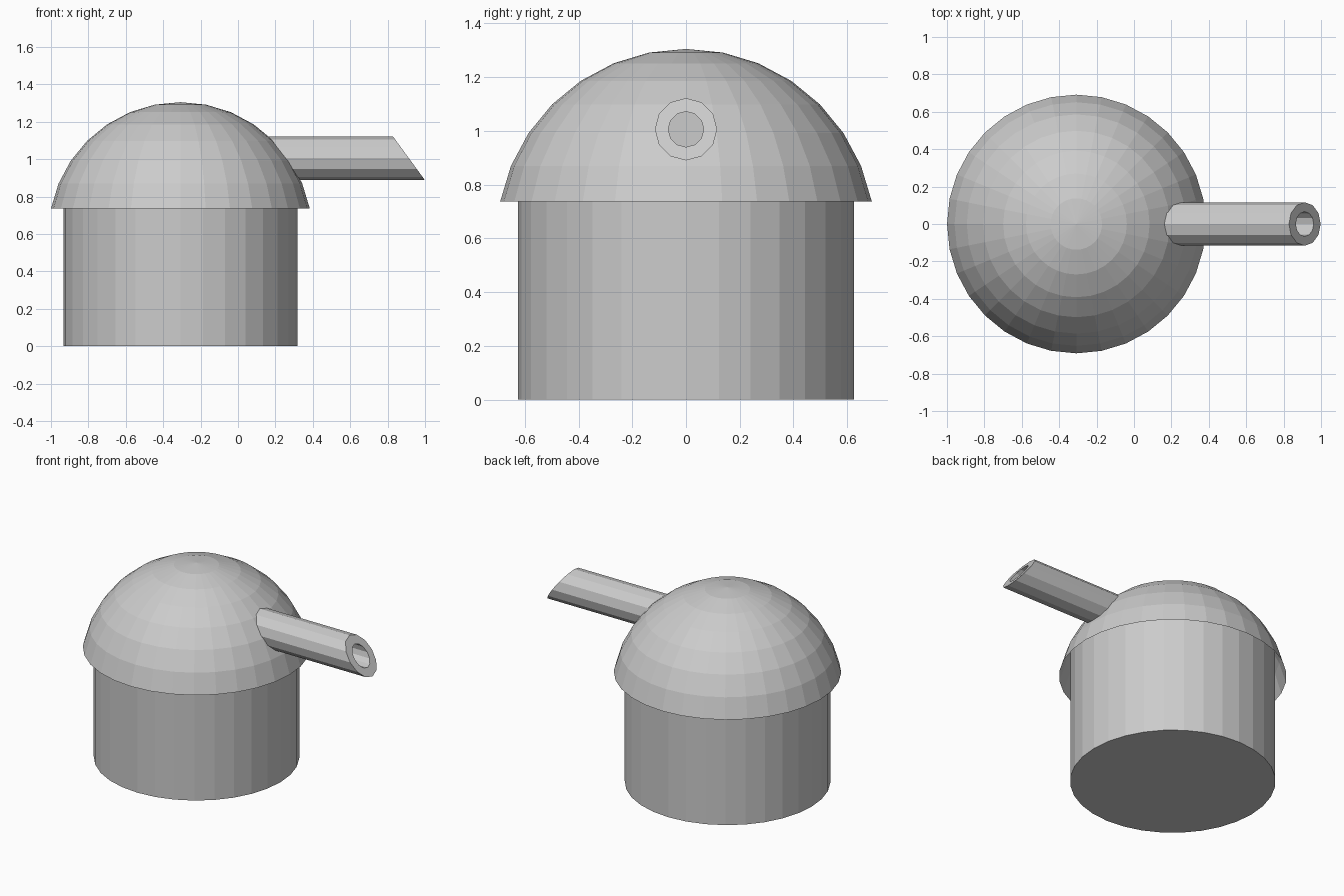
import bpy, bmesh
from math import pi, sin, cos

if "Cube" in bpy.data.objects:
    bpy.data.objects.remove(bpy.data.objects["Cube"])

CX = -0.308      # axis of the body
TUBE_Z = 1.006   # axis of the tube


def make_object(name, bm):
    bmesh.ops.recalc_face_normals(bm, faces=bm.faces)
    mesh = bpy.data.meshes.new(name)
    bm.to_mesh(mesh)
    bm.free()
    obj = bpy.data.objects.new(name, mesh)
    bpy.context.collection.objects.link(obj)
    return obj


def bridge(bm, a, b):
    n = len(a)
    for i in range(n):
        j = (i + 1) % n
        bm.faces.new((a[i], a[j], b[j], b[i]))


# Round base, running up inside the open dome
bm = bmesh.new()
bmesh.ops.create_cone(bm, cap_ends=True, segments=32, radius1=0.625,
                      radius2=0.625, depth=0.9)
bmesh.ops.translate(bm, verts=bm.verts, vec=(CX, 0, 0.45))
make_object("base", bm)

# Open dome: sphere cut just above its equator
bm = bmesh.new()
R = 0.705
bmesh.ops.create_uvsphere(bm, u_segments=32, v_segments=16, radius=R)
low = [v for v in bm.verts if v.co.z < 0.1]
bmesh.ops.delete(bm, geom=low, context='VERTS')
bmesh.ops.translate(bm, verts=bm.verts, vec=(CX, 0, 0.6))
make_object("dome", bm)

# Hollow tube with a slanted mouth
bm = bmesh.new()


def ring(radius, x, slant):
    verts = []
    for i in range(12):
        a = 2 * pi * i / 12
        z = radius * sin(a)
        verts.append(bm.verts.new((x - slant * z, radius * cos(a), TUBE_Z + z)))
    return verts


outer_back = ring(0.116, 0.12, 0)
outer_mouth = ring(0.116, 0.913, 0.73)
inner_mouth = ring(0.066, 0.913, 0.73)
inner_back = ring(0.066, 0.33, 0)
bridge(bm, outer_back, outer_mouth)
bridge(bm, outer_mouth, inner_mouth)
bridge(bm, inner_mouth, inner_back)
bm.faces.new(outer_back)
bm.faces.new(inner_back)
make_object("tube", bm)
